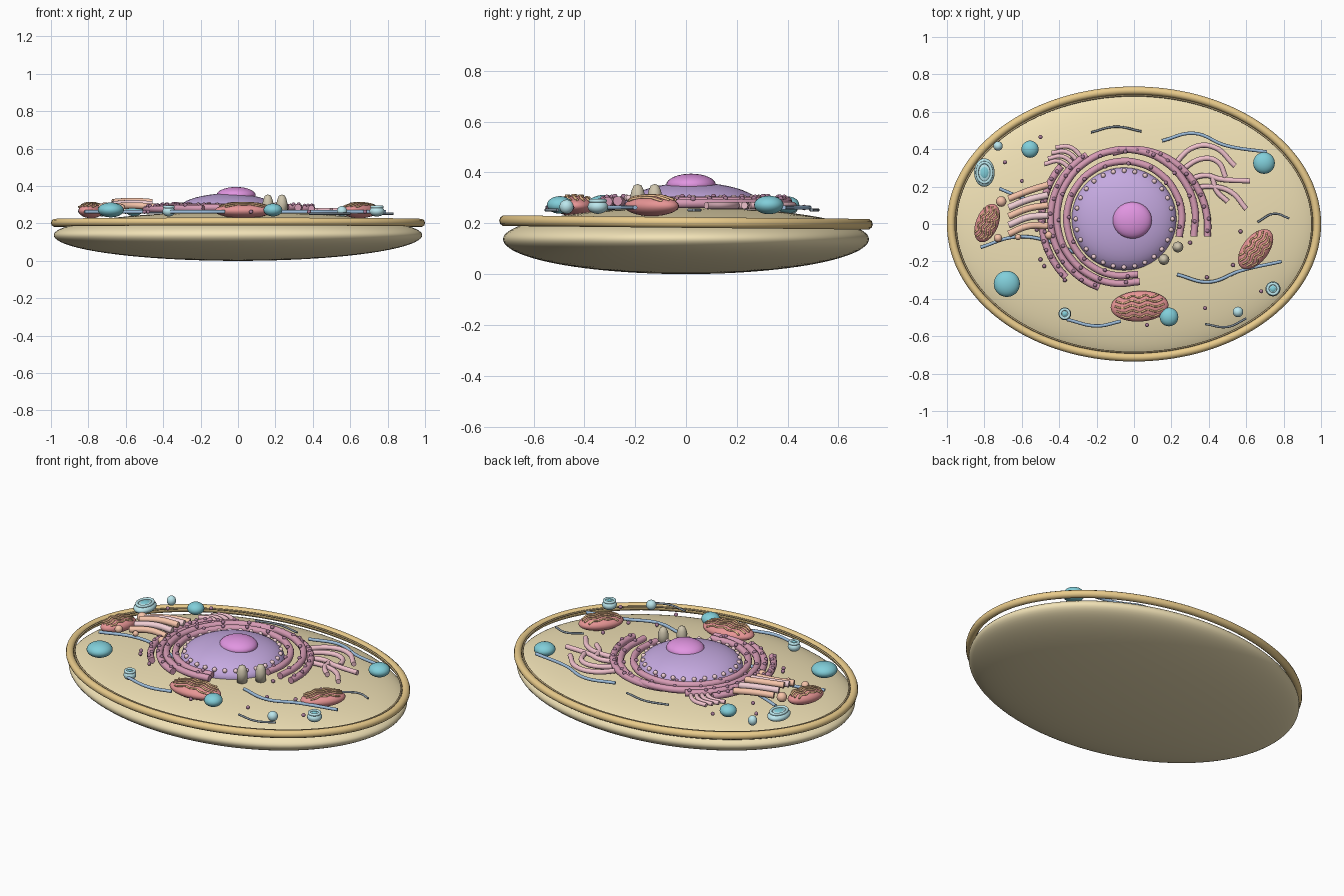
import bpy, bmesh, math, random
from mathutils import Vector, Matrix

if "Cube" in bpy.data.objects:
    bpy.data.objects.remove(bpy.data.objects["Cube"])

random.seed(4)
MATS = {}
COLORS = dict(tan=(.88, .76, .47), gold=(.82, .6, .26), brown=(.5, .38, .2), purple=(.56, .4, .75),
              magenta=(.75, .3, .75), pore=(.88, .62, .66), rose=(.68, .33, .46), pink=(.87, .53, .6),
              plum=(.4, .2, .32), orange=(.92, .55, .4), red=(.8, .3, .3), crista=(.9, .55, .3),
              teal=(.22, .62, .7), aqua=(.5, .8, .85), blue=(.33, .5, .7), dark=(.22, .27, .32), khaki=(.62, .56, .42))


def paint(ob, color):
    if color not in MATS:
        MATS[color] = bpy.data.materials.new(color)
        MATS[color].diffuse_color = (*COLORS[color], 1)
    ob.data.materials.append(MATS[color])
    return ob


def mesh_object(name, bm, color):
    for f in bm.faces:
        f.smooth = True
    me = bpy.data.meshes.new(name)
    bm.to_mesh(me)
    bm.free()
    ob = bpy.data.objects.new(name, me)
    bpy.context.collection.objects.link(ob)
    return paint(ob, color)


def ball(name, loc, size, color, rot=0, seg=28):
    bm = bmesh.new()
    bmesh.ops.create_uvsphere(bm, u_segments=seg, v_segments=seg // 2, radius=1)
    bm.transform(Matrix.Translation(loc) @ Matrix.Rotation(rot, 4, 'Z') @ Matrix.Diagonal((*size, 1)))
    return mesh_object(name, bm, color)


def beads(name, points, r, color):
    bm = bmesh.new()
    for p in points:
        bmesh.ops.create_icosphere(bm, subdivisions=2, radius=r, matrix=Matrix.Translation(p))
    return mesh_object(name, bm, color)


def tube(name, paths, r, color, z=None, closed=False, res=8):
    cu = bpy.data.curves.new(name, 'CURVE')
    cu.dimensions = '3D'
    cu.bevel_depth, cu.bevel_resolution, cu.resolution_u = r, 3, res
    cu.use_fill_caps = True
    for pts in paths:
        sp = cu.splines.new('BEZIER')
        sp.bezier_points.add(len(pts) - 1)
        sp.use_cyclic_u = closed
        for bp, p in zip(sp.bezier_points, pts):
            bp.co = (p[0], p[1], p[2] if z is None else z)
            bp.handle_left_type = bp.handle_right_type = 'AUTO'
    ob = bpy.data.objects.new(name, cu)
    bpy.context.collection.objects.link(ob)
    return paint(ob, color)


def ellipse(rx, ry, z, tilt=0, n=48):
    return [(rx * math.cos(a), ry * math.sin(a), z - tilt * math.sin(a))
            for a in (2 * math.pi * i / n for i in range(n))]


# cell body: flattened ellipsoid, slightly shallower on top
bm = bmesh.new()
bmesh.ops.create_uvsphere(bm, u_segments=96, v_segments=48, radius=1)
for v in bm.verts:
    v.co = Vector((v.co.x * .985, v.co.y * .72, .138 + v.co.z * (.125 if v.co.z > 0 else .138)))
mesh_object('cytoplasm', bm, 'tan')

# membrane rims floating over the body edge
tube('outer_membrane', [ellipse(.978, .713, .203, .007)], .022, 'gold', closed=True, res=3)
tube('inner_membrane', [ellipse(.952, .687, .213, .007)], .005, 'brown', closed=True, res=3)

# nucleus, pores and nucleolus
CX, CY = -.053, .027
ball('nucleus', (CX, CY, .26), (.28, .275, .1), 'purple', seg=48)
ball('nucleolus', (-.01, .02, .35), (.105, .098, .045), 'magenta', seg=32)


def arc(rx0, rx1, a0, a1, z, n=14):
    out = []
    for i in range(n):
        t = i / (n - 1)
        a = math.radians(a0 + (a1 - a0) * t)
        r = rx0 + (rx1 - rx0) * t
        out.append((CX + r * math.cos(a), CY + r * math.sin(a), z))
    return out


beads('nuclear_pores', arc(.258, .258, 0, 347, .299, 28), .013, 'pore')

# rough reticulum: arcs around the nucleus, studded with ribosomes
arcs = [arc(.31, .305, -18, 284, .288), arc(.385, .345, -14, 284, .285),
        arc(.455, .36, -12, 100, .278), arc(.395, .39, 120, 250, .28), arc(.44, .44, 140, 225, .276)]
tube('rough_reticulum', arcs, .019, 'rose')
studs = []
for path in arcs:
    for p, q in zip(path, path[1:]):
        m = (Vector(p) + Vector(q)) / 2
        studs.append(m + Vector((random.uniform(-.01, .01), random.uniform(-.01, .01), .017)))
beads('attached_ribosomes', studs, .011, 'plum')

# smooth reticulum: branching tubes on the right, comb on the upper left
tube('smooth_reticulum', [
    [(.2, .3), (.32, .41), (.43, .41), (.54, .31)],
    [(.23, .27), (.37, .35), (.45, .33), (.49, .25)],
    [(.26, .22), (.38, .26), (.46, .24), (.62, .23)],
    [(.3, .19), (.42, .2), (.52, .17), (.6, .08)],
    [(.42, .25), (.44, .18), (.5, .12)]], .014, 'pink', z=.27)
tube('smooth_reticulum_comb', [
    [(-.48 + .02 * i, .35 + .03 * (i - 1), .27), (-.4 + .02 * i, .36 + .025 * (i - 1), .275),
     (-.32 + .02 * i, .29 + .02 * (i - 1), .275)] for i in range(4)], .012, 'pink')

# golgi stack with budding vesicles
for i in range(5):
    y, x, z = .165 - .047 * i, -.565, .29 + .012 * (2 - abs(i - 2))
    tube(f'golgi_layer_{i}', [[(x - .105, y - .03, z), (x, y + .012, z + .006), (x + .105, y + .045 - .008 * i, z)]],
         .018, 'orange' if i % 2 == 0 else 'pore')
for i, (x, y, r) in enumerate([(-.71, .12, .028), (-.727, -.075, .022), (-.455, -.06, .022), (-.62, -.07, .016)]):
    ball(f'golgi_vesicle_{i}', (x, y, .285), (r, r, r), 'orange', seg=16)

# mitochondria with fold lines along the top
for i, (x, y, a, b, deg) in enumerate([(.03, -.44, .155, .082, 3), (.65, -.135, .125, .07, 52), (-.785, .005, .108, .06, 68)]):
    rot = math.radians(deg)
    ball(f'mitochondrion_{i}', (x, y, .268), (a, b, .04), 'red', rot)
    M = Matrix.Translation((x, y, .268)) @ Matrix.Rotation(rot, 4, 'Z')
    folds = []
    for k in range(-2, 3):
        v = k * .32
        L = .85 * math.sqrt(1 - v * v)
        folds.append([M @ Vector((a * u, b * v + .006 * (-1) ** j,
                                  .04 * math.sqrt(max(.1, 1 - v * v - u * u)) + .003))
                      for j, u in enumerate(L * (s / 3 - 1) for s in range(7))])
    tube(f'mitochondrion_folds_{i}', folds, .005, 'crista', res=4)

# lysosomes: flattened teal balls
for i, (x, y, r) in enumerate([(-.556, .4, .046), (.695, .326, .058), (-.68, -.32, .07), (.187, -.497, .05)]):
    ball(f'lysosome_{i}', (x, y, .272), (r, r, .022 + .25 * r), 'teal')

# pale vesicles, the larger ones with a raised rim and dark centre
for i, (x, y, rx, ry, rim) in enumerate([(-.8, .275, .055, .076, 1), (-.727, .417, .025, .025, 0),
                                         (-.37, -.48, .034, .034, 1), (.743, -.347, .04, .04, 1), (.556, -.47, .028, .028, 0)]):
    ball(f'vesicle_{i}', (x, y, .265), (rx, ry, .028), 'aqua')
    if rim:
        pts = [(x + px, y + py, pz) for px, py, pz in ellipse(rx * .7, ry * .7, .288, n=16)]
        tube(f'vesicle_rim_{i}', [pts], .008, 'aqua', closed=True, res=3)
        ball(f'vesicle_core_{i}', (x, y, .283), (rx * .5, ry * .5, .013), 'teal', seg=16)

# centrioles: short upright barrels with narrowed tops
for i, (x, y) in enumerate([(.16, -.19), (.235, -.123)]):
    prof = [(.0, .25), (.028, .25), (.029, .31), (.024, .33), (.016, .348), (.0, .355)]
    bm = bmesh.new()
    vs = [bm.verts.new((r, 0, z)) for r, z in prof]
    es = [bm.edges.new(e) for e in zip(vs, vs[1:])]
    bmesh.ops.spin(bm, geom=vs + es, cent=(0, 0, 0), axis=(0, 0, 1), angle=2 * math.pi, steps=18)
    bmesh.ops.remove_doubles(bm, verts=bm.verts, dist=1e-4)
    bmesh.ops.recalc_face_normals(bm, faces=bm.faces)
    bm.transform(Matrix.Translation((x, y, 0)))
    mesh_object(f'centriole_{i}', bm, 'khaki')

# cytoskeleton strands
tube('microtubules', [
    [(.15, .445), (.32, .485), (.49, .42), (.71, .385)],
    [(.23, -.27), (.4, -.31), (.57, -.25), (.79, -.2)],
    [(-.82, -.125), (-.64, -.07), (-.48, -.085), (-.3, -.16)],
    [(-.36, -.51), (-.2, -.545), (-.07, -.52)],
    [(-.72, .19), (-.65, .16), (-.57, .13)]], .009, 'blue', z=.262)
tube('microfilaments', [
    [(-.23, .49), (-.1, .52), (.04, .495)],
    [(.66, .01), (.75, .055), (.83, .03)],
    [(.38, -.535), (.5, -.55), (.6, -.505)]], .006, 'dark', z=.252)

# free ribosomes scattered over the surface
free = [(-.69, .33), (-.5, .465), (-.6, .23), (-.48, -.225), (-.52, -.03), (.57, -.04), (.39, -.285), (.68, -.36),
        (.38, -.45), (.53, -.22), (-.37, -.3), (-.33, .35), (-.4, .31), (-.36, .25), (.07, -.54), (.3, -.1), (-.5, -.19)]
beads('free_ribosomes', [(x, y, .262) for x, y in free], .011, 'plum')

for m in bpy.data.materials:
    if m.users and not m.is_grease_pencil:
        m.use_nodes = True
        m.node_tree.nodes["Principled BSDF"].inputs["Base Color"].default_value = m.diffuse_color
